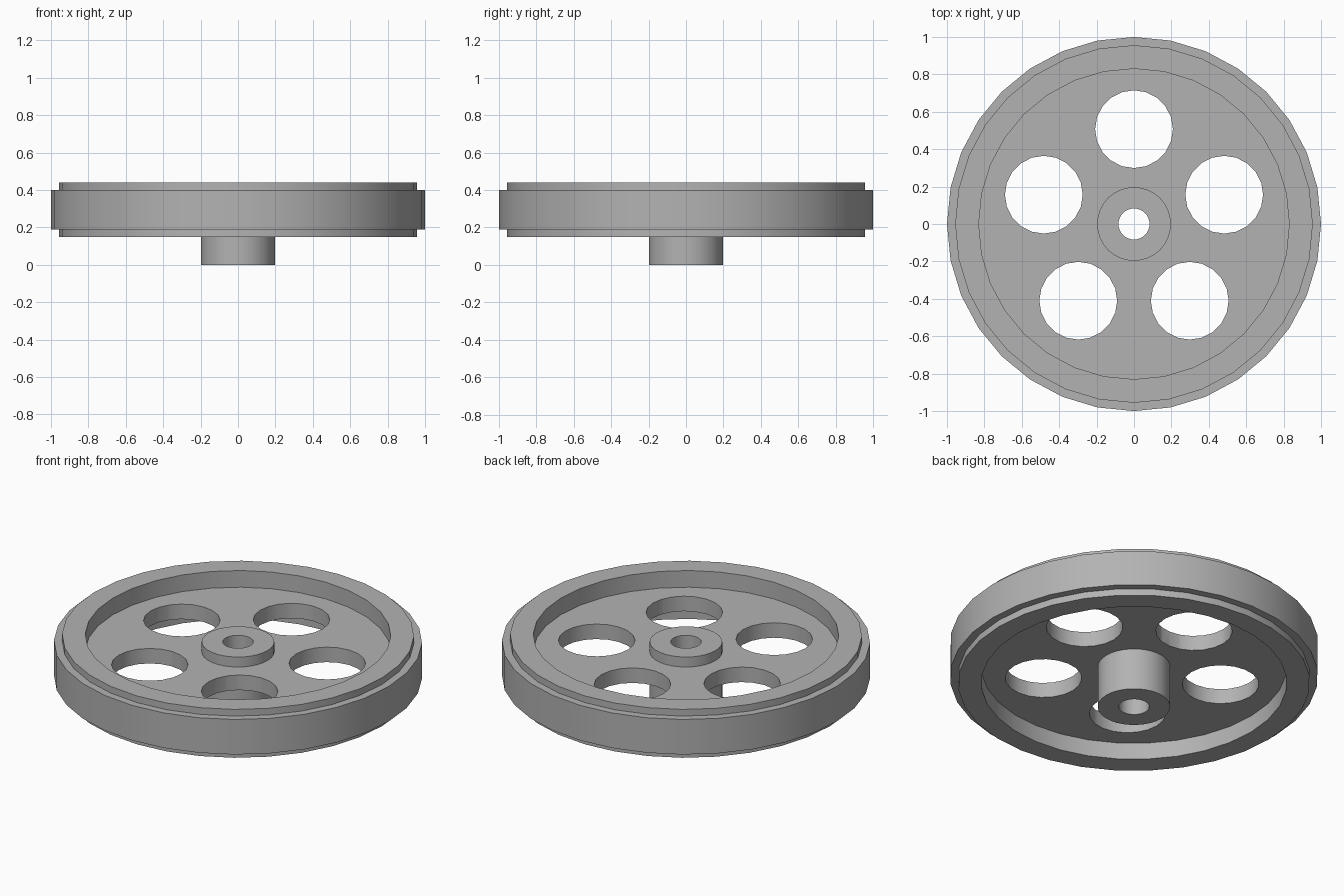
import bpy
import bmesh
import math

if "Cube" in bpy.data.objects:
    bpy.data.objects.remove(bpy.data.objects["Cube"], do_unlink=True)

SEGMENTS = 32
RIM_INNER, HUB_OUTER, BORE = 0.83, 0.197, 0.083

grey = bpy.data.materials.new("plain grey")
grey.use_nodes = True
grey.diffuse_color = (0.45, 0.45, 0.45, 1)
grey.node_tree.nodes["Principled BSDF"].inputs["Base Color"].default_value = grey.diffuse_color


def lathe(name, profile, segments=SEGMENTS):
    """Revolve a closed (radius, height) profile around z."""
    bm = bmesh.new()
    rings = []
    for i in range(segments):
        a = math.tau * i / segments
        rings.append([bm.verts.new((r * math.cos(a), r * math.sin(a), z)) for r, z in profile])
    n = len(profile)
    for i in range(segments):
        here, there = rings[i], rings[(i + 1) % segments]
        for j in range(n):
            k = (j + 1) % n
            bm.faces.new((here[j], there[j], there[k], here[k]))
    bmesh.ops.recalc_face_normals(bm, faces=bm.faces)
    mesh = bpy.data.meshes.new(name)
    bm.to_mesh(mesh)
    bm.free()
    mesh.materials.append(grey)
    obj = bpy.data.objects.new(name, mesh)
    bpy.context.collection.objects.link(obj)
    return obj


def tube(name, inner, outer, low, high):
    return lathe(name, [(inner, low), (outer, low), (outer, high), (inner, high)])


# Rim: wide tread with a narrower step above and below
rim = lathe("rim", [
    (RIM_INNER, 0.15), (0.956, 0.15), (0.956, 0.19), (1.0, 0.19),
    (1.0, 0.40), (0.956, 0.40), (0.956, 0.44), (RIM_INNER, 0.44)])

# Web disc and hub sleeve
web = tube("web", HUB_OUTER, RIM_INNER, 0.25, 0.34)
hub = tube("hub", BORE, HUB_OUTER, 0, 0.40)

# Five round openings through the web
cutters = []
for i in range(5):
    a = math.pi / 2 + math.tau * i / 5
    bpy.ops.mesh.primitive_cylinder_add(
        vertices=20, radius=0.208, depth=0.4,
        location=(0.507 * math.cos(a), 0.507 * math.sin(a), 0.3))
    cutter = bpy.context.object
    cutter.name = f"opening_cutter_{i + 1}"
    cutter.data.materials.append(grey)
    cutters.append(cutter)
    cut = web.modifiers.new(f"opening_{i + 1}", "BOOLEAN")
    cut.operation = "DIFFERENCE"
    cut.solver = "EXACT"
    cut.object = cutter
    bpy.context.view_layer.objects.active = web
    bpy.ops.object.modifier_apply(modifier=cut.name)
for cutter in cutters:
    bpy.data.objects.remove(cutter, do_unlink=True)

# Smooth round walls, crisp corners
bpy.ops.object.select_all(action="DESELECT")
for part in (rim, web, hub):
    part.select_set(True)
bpy.context.view_layer.objects.active = rim
bpy.ops.object.shade_smooth_by_angle(angle=math.radians(30))
